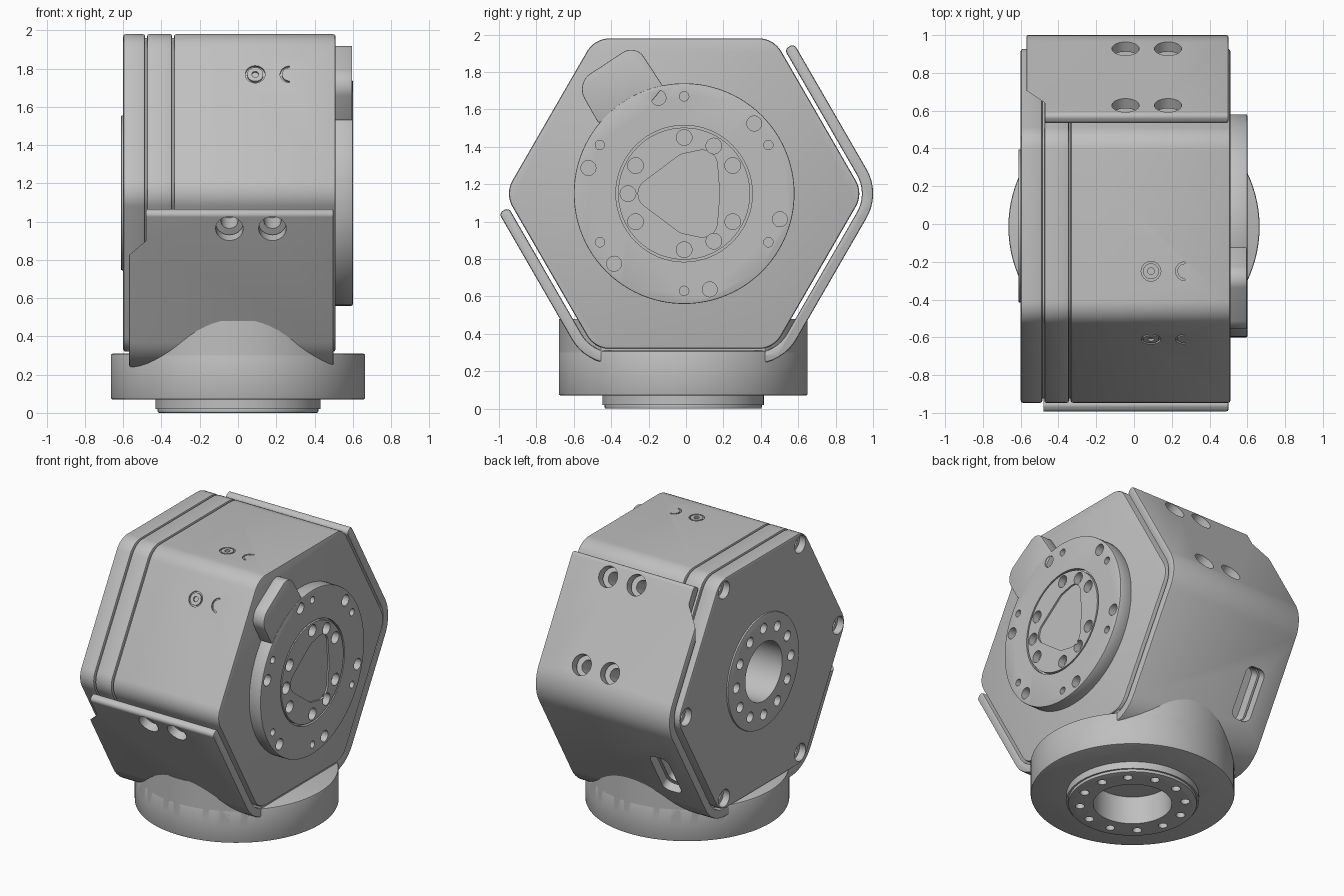
import bpy, bmesh
from math import sin, cos, tan, radians, pi
from mathutils import Vector, Matrix

if "Cube" in bpy.data.objects:
    bpy.data.objects.remove(bpy.data.objects["Cube"])

grey = bpy.data.materials.new("light_grey")
grey.use_nodes = True
tone = (0.52, 0.52, 0.52, 1)
grey.diffuse_color = tone
grey.node_tree.nodes["Principled BSDF"].inputs["Base Color"].default_value = tone

CY, CZ = -0.01, 1.15      # housing centre
SIDE = 0.83               # housing centre to flat
OUT, INN = 0.91, 0.85     # bracket shell, centre to flat


def frame(zdir, xdir, origin):
    z, x = Vector(zdir), Vector(xdir)
    y = z.cross(x)
    m = Matrix((x, y, z)).transposed().to_4x4()
    m.translation = origin
    return m


AXIS = frame((1, 0, 0), (0, 1, 0), (0, CY, CZ))     # profile in y, z; depth in x
BASE = frame((0, 0, 1), (1, 0, 0), (0, -0.015, 0))
WORLD = Matrix()


def side(deg):
    """Frame on a housing flat; depth runs outwards from the centre."""
    a = radians(deg)
    return frame((0, cos(a), sin(a)), (1, 0, 0), (0, CY, CZ))


def polar(r, deg):
    return Vector((r * cos(radians(deg)), r * sin(radians(deg))))


def circle(r, c=(0, 0), n=64):
    return [Vector(c) + polar(r, 360 * i / n) for i in range(n)]


def ring_of(r, dist, angles, n=24):
    return [circle(r, polar(dist, a), n) for a in angles]


def fillet(points, radii, steps=8):
    """Round every corner of a closed polygon."""
    pts = [Vector(p) for p in points]
    if not isinstance(radii, list):
        radii = [radii] * len(pts)
    out = []
    for i, p in enumerate(pts):
        u = (pts[i - 1] - p).normalized()
        v = (pts[(i + 1) % len(pts)] - p).normalized()
        half = u.angle(v) / 2
        c = p + (u + v).normalized() * radii[i] / sin(half)
        s, e = p + u * radii[i] / tan(half) - c, p + v * radii[i] / tan(half) - c
        out += [c + s.lerp(e, k / steps).normalized() * radii[i] for k in range(steps + 1)]
    return out


def prism(name, profiles, m, d0, d1, bevel=0):
    """Extrude one or more closed profiles between two depths of a frame."""
    bm = bmesh.new()
    for prof in profiles:
        low = [bm.verts.new(m @ Vector((p[0], p[1], d0))) for p in prof]
        face = bm.faces.new(low)
        ext = bmesh.ops.extrude_face_region(bm, geom=[face], use_keep_orig=True)
        shift = m.to_3x3() @ Vector((0, 0, d1 - d0))
        verts = [g for g in ext["geom"] if isinstance(g, bmesh.types.BMVert)]
        bmesh.ops.translate(bm, verts=verts, vec=shift)
    bmesh.ops.recalc_face_normals(bm, faces=bm.faces)
    me = bpy.data.meshes.new(name)
    bm.to_mesh(me)
    bm.free()
    me.materials.append(grey)
    ob = bpy.data.objects.new(name, me)
    bpy.context.collection.objects.link(ob)
    if bevel:
        mod = ob.modifiers.new("edge", "BEVEL")
        mod.width, mod.segments = bevel, 2
        mod.limit_method, mod.angle_limit = "ANGLE", radians(50)
        apply(ob, mod)
    return ob


def apply(ob, mod):
    bpy.context.view_layer.objects.active = ob
    bpy.ops.object.modifier_apply(modifier=mod.name)


def cut(targets, profiles, m, d0, d1, mode="DIFFERENCE"):
    tool = prism("cutter", profiles, m, d0, d1)
    for ob in targets:
        mod = ob.modifiers.new("cut", "BOOLEAN")
        mod.operation, mod.solver, mod.object = mode, "EXACT", tool
        apply(ob, mod)
    bpy.data.objects.remove(tool)


def hexagon(a, r=0.14):
    return fillet([polar(a / cos(pi / 6), 60 * i) for i in range(6)], r)


# Hexagonal housing in slices, with a recessed core showing in the grooves
end_cap = prism("end_cap", [hexagon(SIDE)], AXIS, -0.6, -0.485, 0.012)
spacer = prism("spacer_plate", [hexagon(SIDE)], AXIS, -0.475, -0.345, 0.01)
housing = prism("main_housing", [hexagon(SIDE)], AXIS, -0.335, 0.51, 0.012)
core = prism("groove_core", [hexagon(SIDE - 0.02)], AXIS, -0.5, -0.3)

# Wrap-around bracket shell
def on_side(deg, a, t):
    return polar(a, deg) + polar(t, deg + 90)

corners = (0, -60, -120)
R = 1 / cos(pi / 6)
path = [on_side(30, OUT, 0.4)] + [polar(OUT * R, c) for c in corners] + [on_side(210, OUT, -0.405)]
path += [on_side(210, INN, -0.405)] + [polar(INN * R, c) for c in corners[::-1]] + [on_side(30, INN, 0.4)]
radii = [0.025] + [0.26] * 3 + [0.025] * 2 + [0.2] * 3 + [0.025]
bracket = prism("bracket_shell", [fillet(path, radii)], AXIS, -0.57, 0.5, 0.01)

# Notches at both bracket ends
front_view = frame((0, -1, 0), (1, 0, 0), (0, 0, 0))
cut([bracket], [[(-0.7, 1.2), (-0.48, 1.2), (-0.48, 0.9), (-0.575, 0.82), (-0.7, 0.82)]],
    front_view, 0.4, 1.2)
cut([bracket], [[(-0.7, 0.4), (-0.47, 0.4), (-0.47, 0.64), (-0.575, 0.71), (-0.7, 0.71)]],
    WORLD, 1.3, 2.2)

# Bracket bolt holes, countersunk over narrower holes in the housing
for deg, rows in ((30, (-0.3, 0.3)), (210, (0.31,))):
    spots = [(x, t) for x in (-0.045, 0.18) for t in rows]
    cut([bracket], [circle(0.072, s, 32) for s in spots], side(deg), 0.7, 1)
    cut([housing], [circle(0.045, s, 24) for s in spots], side(deg), 0.72, 0.9)

# Cable slot in the lower back flat
slot = fillet([(-0.43, -0.1), (-0.28, -0.1), (-0.28, 0.26), (-0.43, 0.26)], 0.05)
cut([bracket, spacer, housing, core], [slot], side(-30), 0.76, 1)

# Set screws on the top and upper front flats, the outer ones half hidden
for deg, t in ((150, 0.237), (90, -0.24)):
    half = [(0.27 + p.x, t + p.y) for p in (polar(0.05, 90 + 10 * i) for i in range(19))]
    cut([housing], [circle(0.052, (0.09, t), 32), half], side(deg), SIDE - 0.012, 0.9)
    plug = prism("set_screw", [circle(0.042, (0.09, t), 32)], side(deg), SIDE - 0.03, SIDE)
    cut([plug], [circle(0.018, (0.09, t), 16)], side(deg), SIDE - 0.02, 0.9)
    inner = [(0.27 + (p.x + 0.05) * 0.8 - 0.04, t + p.y * 0.8)
             for p in (polar(0.05, 90 + 10 * i) for i in range(19))]
    prism("half_set_screw", [inner], side(deg), SIDE - 0.03, SIDE)

# End cap: corner screws, bearing ring and bore
vertices = range(0, 360, 60)
cut([end_cap], ring_of(0.062, 0.865, vertices), AXIS, -0.7, -0.55)
cut([end_cap], ring_of(0.035, 0.865, vertices), AXIS, -0.7, -0.51)
cap_ring = prism("cap_ring", [circle(0.405)], AXIS, -0.612, -0.59, 0.006)
cut([cap_ring, end_cap], ring_of(0.036, 0.31, range(0, 360, 30)), AXIS, -0.7, -0.54)
cut([cap_ring, end_cap, spacer, core, housing], [circle(0.21)], AXIS, -0.7, -0.2)

# Output flange with a flush inner disc
flange = prism("output_flange", [circle(0.59, n=96)], AXIS, 0.5, 0.6, 0.006)
cut([flange], [circle(0.365)], AXIS, 0.575, 0.7)
disc = prism("flange_disc", [circle(0.353)], AXIS, 0.565, 0.6)
cut([flange], ring_of(0.04, 0.53, range(-15, 345, 60)), AXIS, 0.54, 0.7)
cut([flange], ring_of(0.025, 0.52, range(30, 390, 60)), AXIS, 0.54, 0.7)
bolts = (90, 58, 30, -30, -58, -90, 150, 180, 210)
cut([flange, disc], ring_of(0.042, 0.3, bolts), AXIS, 0.55, 0.7)
cover = [(-0.3, 0), (-0.02, 0.21), (0.17, 0.25), (0.19, 0), (0.17, -0.25), (-0.02, -0.21)]
cut([disc], [fillet(cover, 0.08)], AXIS, 0.588, 0.7)

# Stop tab beside the flange
tab = [(-0.46, 0.38), (-0.58, 0.59), (-0.26, 0.8), (-0.11, 0.57), (-0.25, 0.4)]
prism("stop_tab", [fillet(tab, [0.01, 0.1, 0.08, 0.01, 0.01])], AXIS, 0.5, 0.597, 0.005)

# Round base, with a saddle rising into the bracket
base = prism("base_disc", [circle(0.665, n=96)], BASE, 0.07, 0.31, 0.01)
saddle = prism("base_saddle", [circle(0.665, n=96)], BASE, 0.2, 0.48)
cut([saddle], [[(-0.57, -1), (0.5, -1), (0.5, 1), (-0.57, 1)]], BASE, 0, 1, "INTERSECT")
hub = prism("mounting_hub", [circle(0.432)], BASE, 0.02, 0.09)
lip = prism("hub_lip", [circle(0.42)], BASE, 0, 0.03, 0.008)
cut([base, hub, lip], [circle(0.256)], BASE, -0.1, 0.27)
cut([base, hub, lip], ring_of(0.03, 0.345, range(15, 375, 30)), BASE, -0.1, 0.12)

# Smooth curved walls, keep edges crisp
for ob in bpy.context.scene.objects:
    ob.select_set(ob.type == "MESH")
bpy.ops.object.shade_smooth_by_angle(angle=radians(30))
